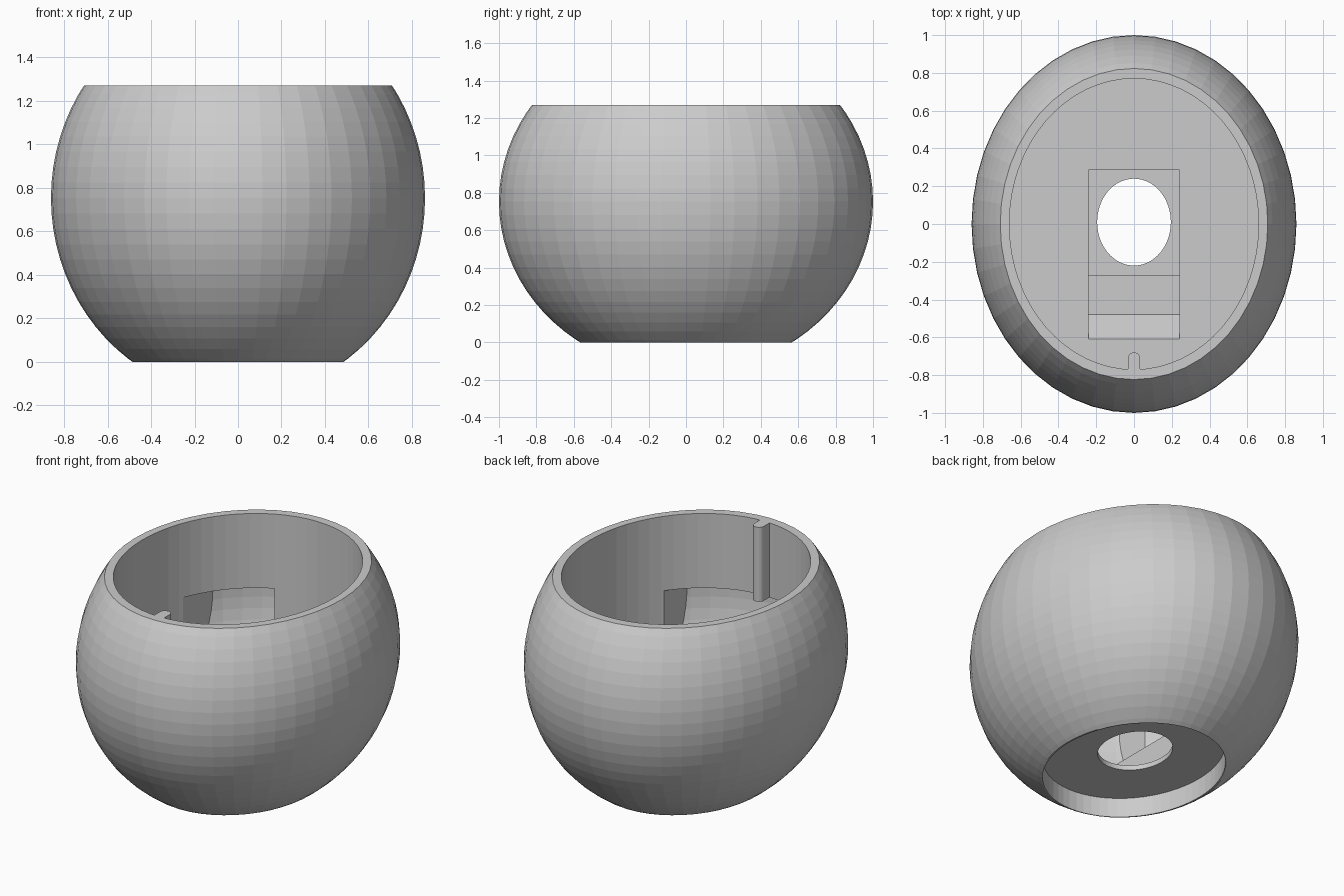
import bpy, bmesh
from mathutils import Matrix

default = bpy.data.objects.get("Cube")
if default:
    bpy.data.objects.remove(default, do_unlink=True)

grey = bpy.data.materials.new("plain_grey")
grey.use_nodes = True
colour = (0.6, 0.6, 0.6, 1)
grey.diffuse_color = colour
grey.node_tree.nodes["Principled BSDF"].inputs["Base Color"].default_value = colour

TOP, MID = 1.27, 0.753
FLOOR, LEDGE = 0.32, 0.81
OUTER = (0.86, 1.0, 0.913)


def finish(name, bm):
    bmesh.ops.recalc_face_normals(bm, faces=bm.faces)
    mesh = bpy.data.meshes.new(name)
    bm.to_mesh(mesh)
    bm.free()
    mesh.materials.append(grey)
    ob = bpy.data.objects.new(name, mesh)
    bpy.context.collection.objects.link(ob)
    return ob


def ellipsoid(name, scale):
    bm = bmesh.new()
    m = Matrix.Translation((0, 0, MID)) @ Matrix.Diagonal((*[s * scale for s in OUTER], 1))
    bmesh.ops.create_uvsphere(bm, u_segments=48, v_segments=40, radius=1, matrix=m)
    return finish(name, bm)


def box(name, low, high):
    bm = bmesh.new()
    centre = [(a + b) / 2 for a, b in zip(low, high)]
    size = [b - a for a, b in zip(low, high)]
    m = Matrix.Translation(centre) @ Matrix.Diagonal((*size, 1))
    bmesh.ops.create_cube(bm, size=1, matrix=m)
    return finish(name, bm)


def tube(name, rx, ry, low, high, y=0, sides=64):
    bm = bmesh.new()
    m = Matrix.Translation((0, y, (low + high) / 2)) @ Matrix.Diagonal((rx, ry, 1, 1))
    bmesh.ops.create_cone(bm, cap_ends=True, segments=sides, radius1=1, radius2=1,
                          depth=high - low, matrix=m)
    return finish(name, bm)


def prism(name, profile, half_width):
    # side profile in y and z, extruded across x
    bm = bmesh.new()
    face = bm.faces.new([bm.verts.new((-half_width, y, z)) for y, z in profile])
    extruded = bmesh.ops.extrude_face_region(bm, geom=[face])
    moved = [v for v in extruded["geom"] if isinstance(v, bmesh.types.BMVert)]
    bmesh.ops.translate(bm, verts=moved, vec=(2 * half_width, 0, 0))
    return finish(name, bm)


def combine(target, tool, operation="DIFFERENCE"):
    mod = target.modifiers.new(operation.lower(), "BOOLEAN")
    mod.object, mod.operation, mod.solver = tool, operation, "EXACT"
    bpy.context.view_layer.objects.active = target
    bpy.ops.object.modifier_apply(modifier=mod.name)
    bpy.data.objects.remove(tool, do_unlink=True)


# Rounded bowl, sliced flat at top and bottom
bowl = ellipsoid("bowl", 1)
combine(bowl, box("slice", (-2, -2, 0), (2, 2, TOP)), "INTERSECT")

# Oval cavity, hollow base and drain hole
combine(bowl, tube("cavity", 0.66, 0.77, FLOOR, 1.5))
combine(bowl, tube("base_recess", 0.475, 0.56, -0.2, 0.12))

# Stepped pocket in the floor, with a ramp at the front
combine(bowl, prism("pocket", [(0.285, 0.15), (-0.27, 0.15), (-0.27, 0.18), (-0.48, 0.18),
                               (-0.61, FLOOR), (-0.61, 0.5), (0.285, 0.5)], 0.24))
combine(bowl, tube("drain_hole", 0.195, 0.23, 0.05, 0.4, y=0.01))

# Undercuts in the lower wall: one wide at the front, two at the back
undercuts = [((-0.5, -1.1, FLOOR), (0.5, -0.3, LEDGE))]
for low, high in ((-0.6, -0.25), (0.25, 0.6)):
    undercuts.append(((low, 0.32, FLOOR), (high, 1.1, LEDGE)))
for low, high in undercuts:
    hollow = ellipsoid("hollow", 0.93)
    combine(hollow, box("limits", low, high), "INTERSECT")
    combine(bowl, hollow)

# Locating rib on the front of the inner wall
rib = tube("rib", 0.033, 0.033, LEDGE, TOP, y=-0.713, sides=20)
combine(rib, box("rib_root", (-0.033, -0.79, LEDGE), (0.033, -0.713, TOP)), "UNION")
combine(bowl, rib, "UNION")
